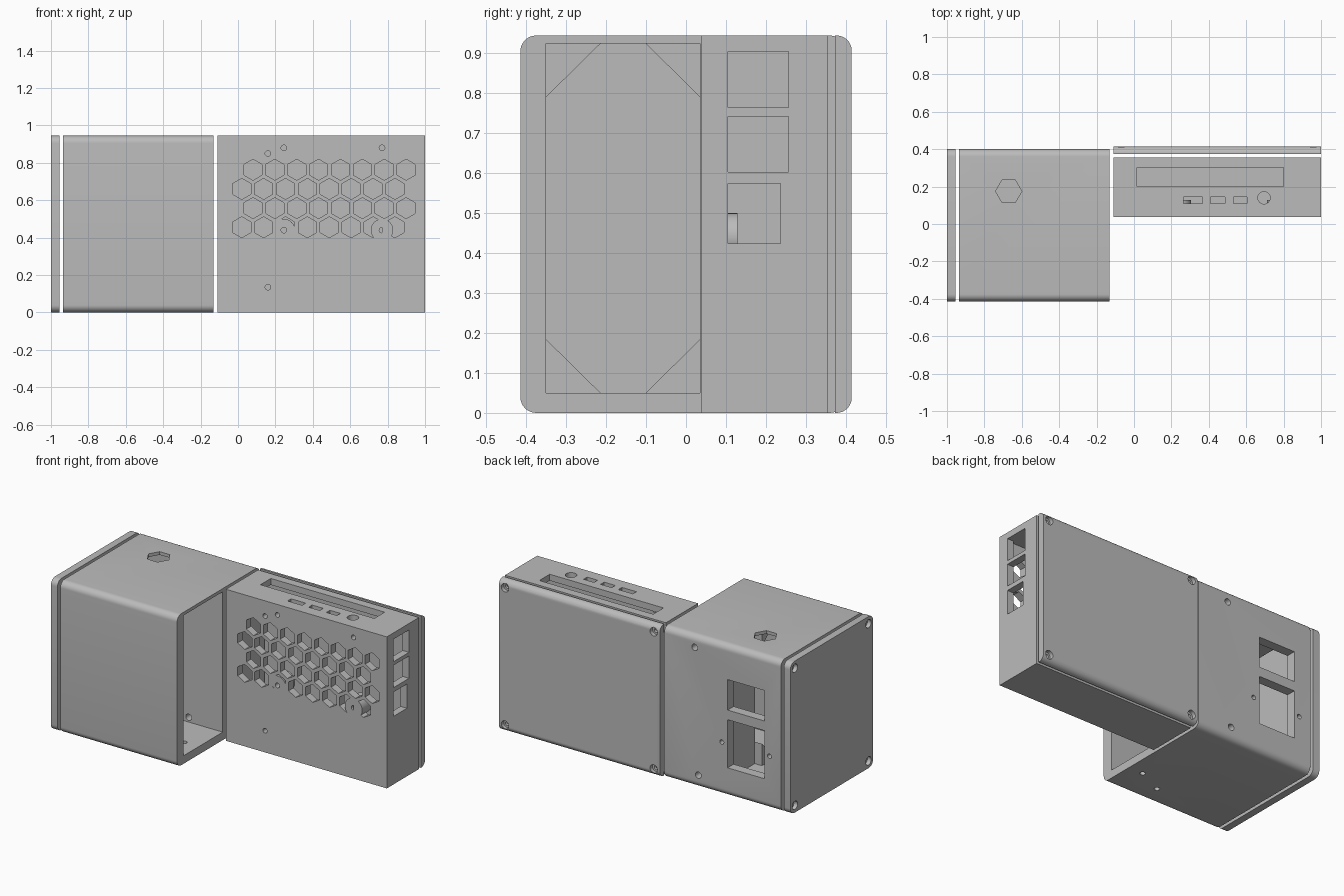
import bpy, bmesh, math
from mathutils import Matrix, Vector

if "Cube" in bpy.data.objects:
    bpy.data.objects.remove(bpy.data.objects["Cube"])

grey = bpy.data.materials.new("plain_grey")
grey.use_nodes = True
grey.diffuse_color = (0.5, 0.5, 0.5, 1)
grey.node_tree.nodes["Principled BSDF"].inputs["Base Color"].default_value = (0.5, 0.5, 0.5, 1)
H = 0.945


def box(bm, x, y, z):
    """Box from (min, max) ranges."""
    size = [r[1] - r[0] for r in (x, y, z)]
    mid = [(r[0] + r[1]) / 2 for r in (x, y, z)]
    m = Matrix.Translation(mid) @ Matrix.Diagonal((*size, 1))
    return bmesh.ops.create_cube(bm, size=1, matrix=m)["verts"]


def rod(bm, centre, radius, length, axis, sides=24, turn=0):
    """Prism along an axis, centred on a point."""
    rot = {"X": Matrix.Rotation(math.pi / 2, 4, "Y"),
           "Y": Matrix.Rotation(math.pi / 2, 4, "X"), "Z": Matrix()}[axis]
    m = Matrix.Translation(centre) @ rot @ Matrix.Rotation(turn, 4, "Z")
    bmesh.ops.create_cone(bm, cap_ends=True, segments=sides, radius1=radius,
                          radius2=radius, depth=length, matrix=m)


def round_edges(bm, radius, only_back=False):
    """Round the edges that run along x."""
    edges = [e for e in bm.edges
             if abs((e.verts[0].co - e.verts[1].co).normalized().x) > 0.9
             and (not only_back or e.verts[0].co.y > 0.4)]
    bmesh.ops.bevel(bm, geom=edges, offset=radius, segments=8, profile=0.5, affect="EDGES")


def finish(name, bm):
    bmesh.ops.recalc_face_normals(bm, faces=bm.faces[:])
    me = bpy.data.meshes.new(name)
    bm.to_mesh(me)
    bm.free()
    me.materials.append(grey)
    ob = bpy.data.objects.new(name, me)
    bpy.context.scene.collection.objects.link(ob)
    return ob


def cut(ob, bm):
    """Subtract a cutter mesh and discard it."""
    cutter = finish("cutter", bm)
    cutter.hide_render = True
    mod = ob.modifiers.new("cut", "BOOLEAN")
    mod.operation, mod.solver, mod.object = "DIFFERENCE", "EXACT", cutter
    dg = bpy.context.evaluated_depsgraph_get()
    new = bpy.data.meshes.new_from_object(ob.evaluated_get(dg))
    ob.modifiers.clear()
    ob.data = new
    bpy.data.objects.remove(cutter)


def smooth(ob):
    bpy.ops.object.select_all(action="DESELECT")
    ob.select_set(True)
    bpy.context.view_layer.objects.active = ob
    bpy.ops.object.shade_smooth_by_angle(angle=math.radians(30))


# Deep case: rounded shell, supply bay open to the side, socket chamber behind
bm = bmesh.new()
box(bm, (-0.935, -0.13), (-0.415, 0.4), (0, H))
round_edges(bm, 0.04)
deep_case = finish("deep_case", bm)

bm = bmesh.new()
box(bm, (-0.6, -0.1), (-0.35, 0.035), (0.05, 0.925))
cut(deep_case, bm)
bm = bmesh.new()
box(bm, (-0.96, -0.5), (-0.35, 0.34), (0.05, 0.925))
cut(deep_case, bm)

bm = bmesh.new()
for z in ((0.54, 0.73), (0.18, 0.48)):
    box(bm, (-0.82, -0.567), (0.3, 0.45), z)
for x, z in ((-0.527, 0.33), (-0.856, 0.33)):
    rod(bm, (x, 0.37, z), 0.014, 0.2, "Y")
for x, z in ((-0.34, 0.87), (-0.365, 0.08)):
    rod(bm, (x, 0.2, z), 0.02, 0.6, "Y")
for x, y in ((-0.23, -0.2), (-0.4, -0.28)):
    rod(bm, (x, y, 0), 0.016, 0.2, "Z")
rod(bm, (-0.67, 0.175, H), 0.07, 0.2, "Z", sides=6, turn=math.pi / 2)
# turn the hexagon so its points lie along x
bmesh.ops.rotate(bm, cent=(-0.67, 0.175, H), matrix=Matrix.Rotation(math.pi / 2, 3, "Z"),
                 verts=[v for v in bm.verts if v.co.z > 0.8 and v.co.x < -0.55])
top_hex = [v.co for v in bm.verts if v.co.z > 0.8 and v.co.x < -0.55]
if max(c.x for c in top_hex) < -0.605:
    bmesh.ops.rotate(bm, cent=(-0.67, 0.175, H), matrix=Matrix.Rotation(math.pi / 6, 3, "Z"),
                     verts=[v for v in bm.verts if v.co.z > 0.8 and v.co.x < -0.55])
cut(deep_case, bm)
smooth(deep_case)

# Triangular stops in the corners of the supply bay
bm = bmesh.new()
for y, sy in ((-0.352, 1), (0.037, -1)):
    for z, sz in ((0.048, 1), (0.927, -1)):
        tri = [bm.verts.new((-0.55, y + a * sy, z + b * sz))
               for a, b in ((0, 0), (0.14, 0), (0, 0.138))]
        face = bm.faces.new(tri)
        side = bmesh.ops.extrude_face_region(bm, geom=[face])["geom"]
        bmesh.ops.translate(bm, vec=(0.05, 0, 0),
                            verts=[v for v in side if isinstance(v, bmesh.types.BMVert)])
finish("corner_stops", bm)

# End lid with four sunk screw holes
bm = bmesh.new()
box(bm, (-1, -0.955), (-0.415, 0.4), (0, H))
round_edges(bm, 0.04)
end_lid = finish("end_lid", bm)
for radius, length in ((0.026, 0.05), (0.014, 0.2)):
    bm = bmesh.new()
    for y in (-0.37, 0.355):
        for z in (0.045, H - 0.045):
            rod(bm, (-1, y, z), radius, length, "X")
    cut(end_lid, bm)
smooth(end_lid)

# Slim case: hollow, open at the back
bm = bmesh.new()
box(bm, (-0.11, 1), (0.038, 0.355), (0, H))
slim_case = finish("slim_case", bm)
bm = bmesh.new()
box(bm, (-0.065, 0.955), (0.085, 0.4), (0.045, 0.905))
cut(slim_case, bm)

# Honeycomb vents and screw holes in the front
screws = ((0.16, 0.85), (0.245, 0.88), (0.77, 0.88), (0.16, 0.135))
bosses = ((0.245, 0.44), (0.77, 0.44))
bm = bmesh.new()
for row in range(4):
    for col in range(8):
        x = (0.08 if row % 2 == 0 else 0.02) + col * 0.117
        z = 0.763 - row * 0.1025
        rod(bm, (x, 0.06, z), 0.056, 0.1, "Y", sides=6)
for x, z in screws:
    rod(bm, (x, 0.06, z), 0.015, 0.1, "Y")
# Side ports
for y1, z in ((0.257, (0.765, 0.905)), (0.257, (0.603, 0.742)), (0.237, (0.424, 0.575))):
    box(bm, (0.9, 1.1), (0.105, y1), z)
# Top slot, buttons and round socket
box(bm, (0.015, 0.8), (0.2, 0.302), (0.85, 1))
for x in ((0.265, 0.365), (0.41, 0.487), (0.533, 0.605)):
    box(bm, x, (0.11, 0.145), (0.85, 1))
rod(bm, (0.695, 0.14, H), 0.033, 0.15, "Z")
cut(slim_case, bm)
smooth(slim_case)

# Round screw bosses standing among the vents
bm = bmesh.new()
for x, z in bosses:
    rod(bm, (x, 0.0835, z), 0.06, 0.09, "Y", sides=32)
vent_bosses = finish("vent_bosses", bm)
bm = bmesh.new()
for x, z in bosses:
    rod(bm, (x, 0.08, z), 0.015, 0.2, "Y")
cut(vent_bosses, bm)
smooth(vent_bosses)

# Back plate with rounded long edges and sunk screw holes
bm = bmesh.new()
box(bm, (-0.11, 1), (0.373, 0.415), (0, H))
round_edges(bm, 0.038, only_back=True)
back_plate = finish("back_plate", bm)
for radius, length in ((0.026, 0.05), (0.014, 0.2)):
    bm = bmesh.new()
    for x in (-0.068, 0.958):
        for z in (0.045, H - 0.045):
            rod(bm, (x, 0.415, z), radius, length, "Y")
    cut(back_plate, bm)
smooth(back_plate)
